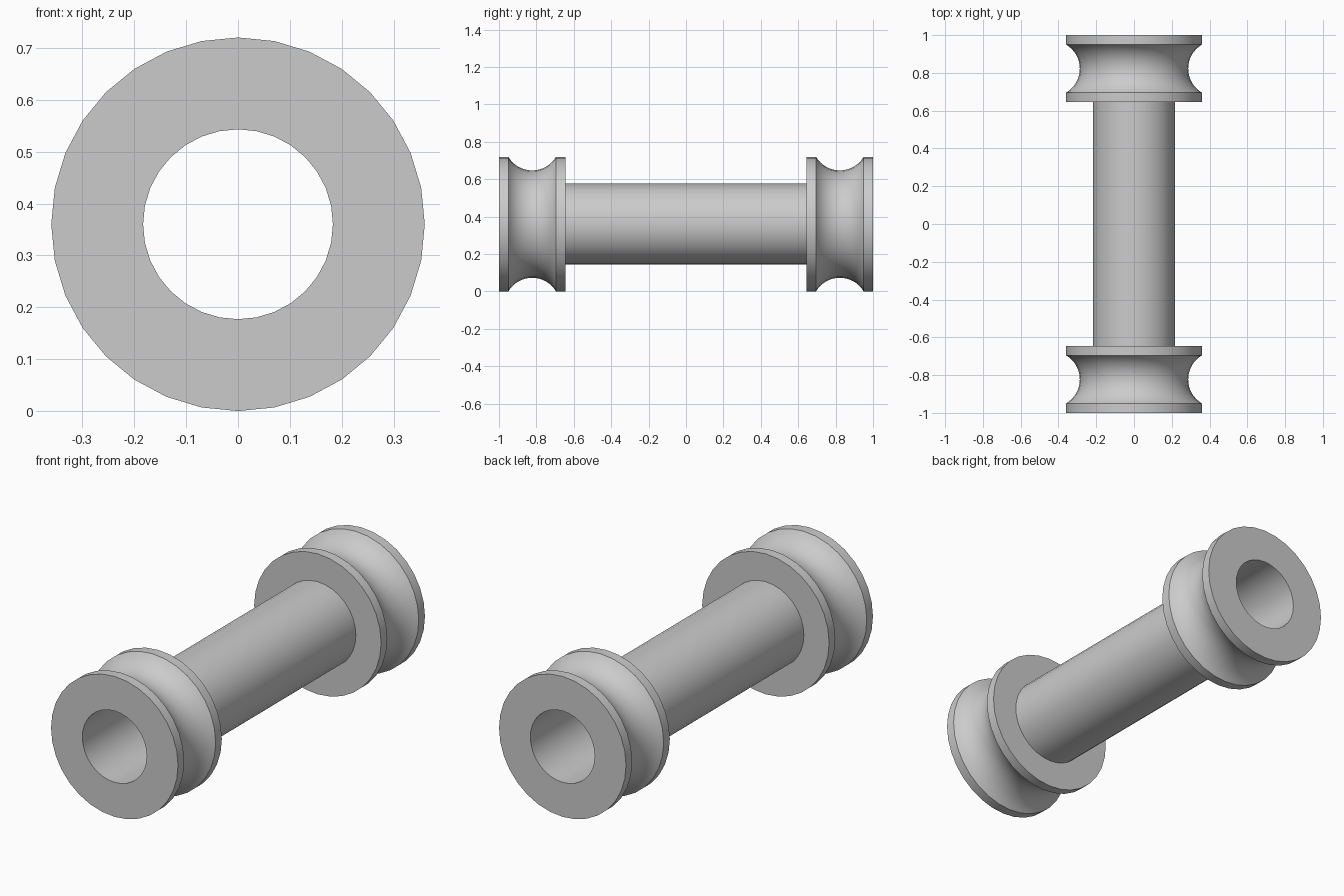
import bpy
import bmesh
import math
from mathutils import Matrix, Vector

cube = bpy.data.objects.get("Cube")
if cube:
    bpy.data.objects.remove(cube, do_unlink=True)

SEGMENTS = 32
RIM, BORE, TUBE = 0.36, 0.183, 0.217
GROOVE_DEPTH = 0.073

grey = bpy.data.materials.new("plain_grey")
grey.use_nodes = True
colour = (0.6, 0.6, 0.6, 1)
grey.diffuse_color = colour
grey.node_tree.nodes["Principled BSDF"].inputs["Base Color"].default_value = colour


def groove(start, end, steps=16):
    """Circular arc sunk into the rim between two positions along the axis."""
    half = (end - start) / 2
    radius = (half ** 2 + GROOVE_DEPTH ** 2) / (2 * GROOVE_DEPTH)
    sweep = math.asin(half / radius)
    centre = RIM - GROOVE_DEPTH + radius
    points = []
    for i in range(steps + 1):
        a = sweep * (2 * i / steps - 1)
        points.append((centre - radius * math.cos(a),
                       (start + end) / 2 + radius * math.sin(a)))
    return points


# Half profile as (radius, y): bore edge, flange, groove, flange, tube
half_profile = [(BORE, -1), (RIM, -1)] + groove(-0.95, -0.695)
half_profile += [(RIM, -0.645), (TUBE, -0.645)]
profile = half_profile + [(r, -y) for r, y in reversed(half_profile)]

# Closed profile revolved round the y axis
bm = bmesh.new()
verts = [bm.verts.new((0, y, r)) for r, y in profile]
edges = [bm.edges.new((v, verts[i - 1])) for i, v in enumerate(verts)]
bmesh.ops.spin(bm, geom=verts + edges, cent=(0, 0, 0), axis=(0, 1, 0),
               angle=math.tau, steps=SEGMENTS, use_merge=True)
bmesh.ops.remove_doubles(bm, verts=bm.verts, dist=0.0001)
bmesh.ops.recalc_face_normals(bm, faces=bm.faces)
bmesh.ops.transform(bm, matrix=Matrix.Translation(Vector((0, 0, RIM))), verts=bm.verts)

mesh = bpy.data.meshes.new("hollow_double_spool")
bm.to_mesh(mesh)
bm.free()
mesh.materials.append(grey)
spool = bpy.data.objects.new("hollow_double_spool", mesh)
bpy.context.collection.objects.link(spool)

# Smooth round surfaces with crisp flange edges
bpy.ops.object.select_all(action='DESELECT')
spool.select_set(True)
bpy.context.view_layer.objects.active = spool
bpy.ops.object.shade_smooth_by_angle(angle=math.radians(30))
